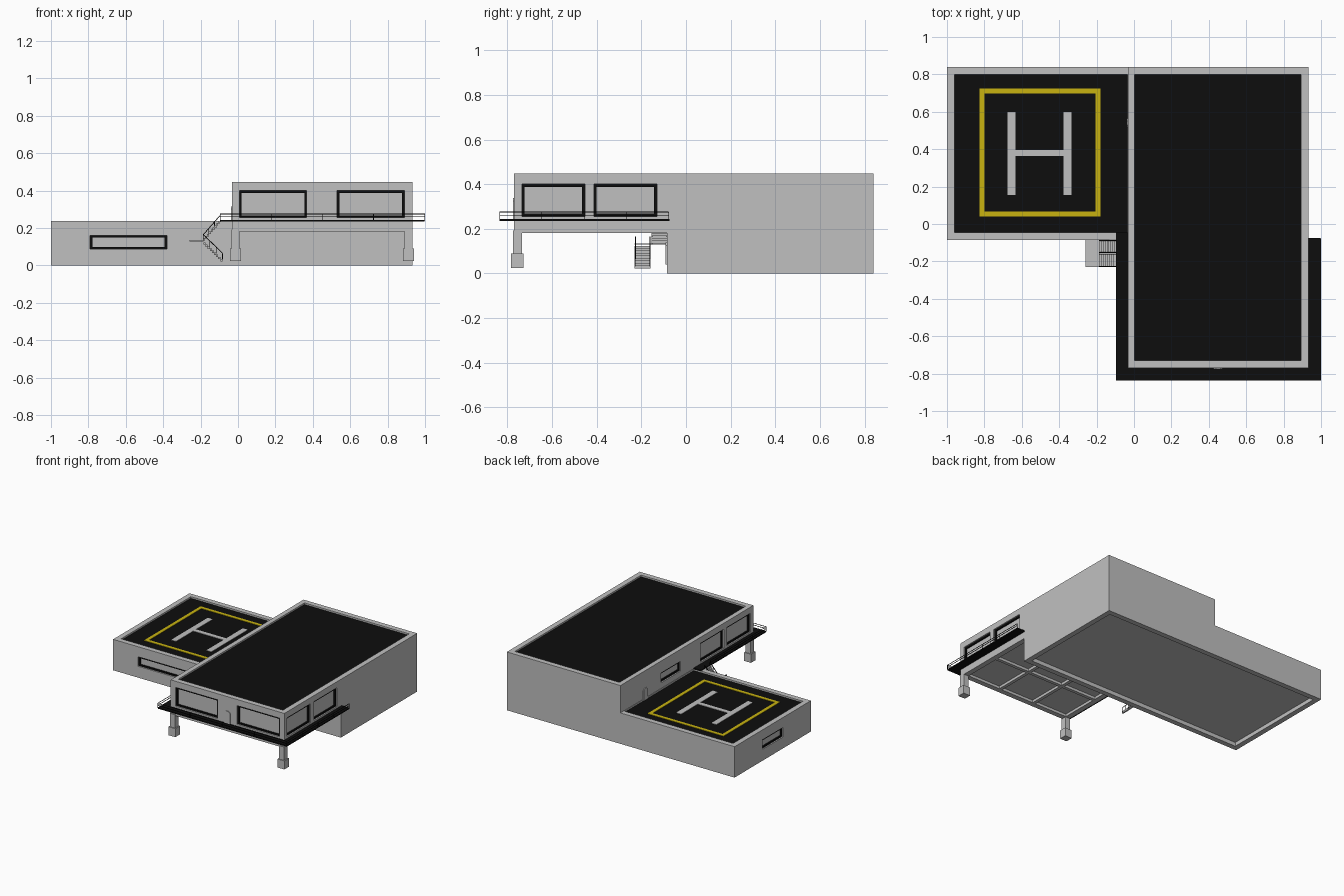
import bpy, bmesh
from mathutils import Vector, Matrix

cube = bpy.data.objects.get("Cube")
if cube:
    bpy.data.objects.remove(cube, do_unlink=True)


def material(name, rgb):
    m = bpy.data.materials.new(name)
    m.use_nodes = True
    m.diffuse_color = (*rgb, 1)
    m.node_tree.nodes["Principled BSDF"].inputs["Base Color"].default_value = (*rgb, 1)
    return m


GREY = material("concrete grey", (0.53, 0.53, 0.53))
BLACK = material("tarmac black", (0.004, 0.004, 0.004))
YELLOW = material("marking yellow", (0.58, 0.45, 0.005))


def finish(name, bm, *mats):
    bmesh.ops.recalc_face_normals(bm, faces=bm.faces)
    me = bpy.data.meshes.new(name)
    bm.to_mesh(me)
    bm.free()
    for m in mats:
        me.materials.append(m)
    ob = bpy.data.objects.new(name, me)
    bpy.context.collection.objects.link(ob)
    return ob


def add_box(bm, x0, x1, y0, y1, z0, z1):
    size = Matrix.Diagonal((x1 - x0, y1 - y0, z1 - z0, 1))
    mid = Matrix.Translation(((x0 + x1) / 2, (y0 + y1) / 2, (z0 + z1) / 2))
    bmesh.ops.create_cube(bm, size=1, matrix=mid @ size)


def boxes(name, mat, *dims):
    bm = bmesh.new()
    for d in dims:
        add_box(bm, *d)
    return finish(name, bm, mat)


def extrude(name, mat, points, offset):
    bm = bmesh.new()
    face = bm.faces.new([bm.verts.new(p) for p in points])
    geo = bmesh.ops.extrude_face_region(bm, geom=[face])["geom"]
    bmesh.ops.translate(bm, vec=offset, verts=[v for v in geo if isinstance(v, bmesh.types.BMVert)])
    return finish(name, bm, mat)


def add_bar(bm, a, b, t=0.004):
    a, b = Vector(a), Vector(b)
    d = b - a
    rot = d.to_track_quat('Z', 'Y').to_matrix().to_4x4()
    bmesh.ops.create_cube(bm, size=1, matrix=Matrix.Translation((a + b) / 2) @ rot
                          @ Matrix.Diagonal((t, t, d.length, 1)))


def carve(ob, cuts, floor_z):
    """Cut boxes out of a block, then blacken its sunken roof floor."""
    cutter = boxes("cutter", GREY, *cuts)
    cutter.hide_render = True
    mod = ob.modifiers.new("cut", 'BOOLEAN')
    mod.operation, mod.solver, mod.object = 'DIFFERENCE', 'EXACT', cutter
    dg = bpy.context.evaluated_depsgraph_get()
    me = bpy.data.meshes.new_from_object(ob.evaluated_get(dg))
    ob.modifiers.clear()
    ob.data = me
    bpy.data.objects.remove(cutter, do_unlink=True)
    me.materials.clear()
    me.materials.append(GREY)
    me.materials.append(BLACK)
    for p in me.polygons:
        p.material_index = int(p.normal.z > 0.9 and abs(p.center.z - floor_z) < 0.003)


def wall_box(axis, a, b, u0, u1, z0, z1):
    lo, hi = min(a, b), max(a, b)
    return (lo, hi, u0, u1, z0, z1) if axis == 'x' else (u0, u1, lo, hi, z0, z1)


REVEAL, TRIM = 0.02, 0.012


def window_cut(axis, plane, out, *rect):
    return wall_box(axis, plane - out * REVEAL, plane + out * REVEAL, *rect)


def window_frame(name, axis, plane, out, u0, u1, z0, z1):
    a, b = plane - out * (REVEAL + 0.002), plane - out * (REVEAL - 0.01)
    rects = [(u0, u1, z0, z0 + TRIM), (u0, u1, z1 - TRIM, z1),
             (u0, u0 + TRIM, z0, z1), (u1 - TRIM, u1, z0, z1)]
    boxes(name, BLACK, *[wall_box(axis, a, b, *r) for r in rects])


# Main dimensions
LEFT, MID, RIGHT = -1.0, -0.032, 0.932
FRONT, STEP, BACK = -0.77, -0.085, 0.84
LOW, HIGH, UNDER, RIM, SINK = 0.237, 0.447, 0.182, 0.04, 0.012

# Windows: axis, wall plane, outward sign, span along wall, heights
low_windows = [('y', STEP, -1, -0.79, -0.38, 0.087, 0.16),
               ('x', LEFT, -1, 0.25, 0.50, 0.087, 0.16)]
high_windows = [('y', FRONT, -1, u, u + 0.36, 0.256, 0.40) for u in (0.007, 0.53)]
for plane, out in ((MID, -1), (RIGHT, 1)):
    high_windows += [('x', plane, out, u, u + 0.282, 0.256, 0.40) for u in (-0.735, -0.413)]
high_windows.append(('x', MID, -1, 0.11, 0.35, 0.28, 0.355))

base_cut = (LEFT + RIM, RIGHT - RIM, STEP + RIM, BACK - RIM, -0.1, 0.03)

# Lower wing with sunken landing pad
lower = boxes("lower_wing", GREY, (LEFT, MID, STEP, BACK, 0, LOW))
carve(lower, [base_cut, (LEFT + RIM, MID - 0.003, STEP + RIM, BACK - RIM, LOW - SINK, 1)]
      + [window_cut(*w) for w in low_windows], LOW - SINK)

# Upper hall with cantilevered front and coffered underside
profile = [(STEP, 0), (BACK, 0), (BACK, HIGH), (FRONT, HIGH), (FRONT, UNDER), (STEP, UNDER)]
upper = extrude("upper_hall", GREY, [(MID, y, z) for y, z in profile], (RIGHT - MID, 0, 0))
cols, rows, beam = 3, 2, 0.025
cw = (RIGHT - MID - 2 * RIM + beam) / cols
rh = (STEP - FRONT - 2 * RIM + beam) / rows
coffers = []
for i in range(cols):
    for j in range(rows):
        x, y = MID + RIM + i * cw, FRONT + RIM + j * rh
        coffers.append((x, x + cw - beam, y, y + rh - beam, UNDER - 0.05, UNDER + 0.02))
carve(upper, [base_cut, (MID + RIM - 0.004, RIGHT - RIM, FRONT + RIM, BACK - RIM, HIGH - SINK, 1)]
      + coffers + [window_cut(*w) for w in high_windows], HIGH - SINK)

for n, w in enumerate(low_windows + high_windows):
    window_frame(f"window_frame_{n + 1}", *w)


# Doors with clipped top corners
def door(name, axis, plane, out, mid, z0, z1, w=0.024, c=0.012):
    outline = [(-w, z0), (w, z0), (w, z1 - c), (w - c, z1), (c - w, z1), (-w, z1 - c)]
    if axis == 'y':
        extrude(name, GREY, [(mid + u, plane, z) for u, z in outline], (0, out * 0.006, 0))
    else:
        extrude(name, GREY, [(plane, mid + u, z) for u, z in outline], (out * 0.006, 0, 0))


door("terrace_door", 'y', FRONT, -1, 0.45, 0.24, 0.337)
door("ground_door", 'y', STEP, -1, 0.45, 0.04, 0.138)
door("pad_door", 'x', MID, -1, 0.54, 0.225, 0.315)

# Landing pad markings
pz = (LOW - SINK - 0.002, LOW - SINK + 0.003)
x0, x1, y0, y1, t = -0.826, -0.18, 0.04, 0.725, 0.026
boxes("pad_border", YELLOW, (x0, x1, y0, y0 + t, *pz), (x0, x1, y1 - t, y1, *pz),
      (x0, x0 + t, y0 + t, y1 - t, *pz), (x1 - t, x1, y0 + t, y1 - t, *pz))
boxes("pad_marking", GREY, (-0.676, -0.634, 0.155, 0.598, *pz),
      (-0.377, -0.335, 0.155, 0.598, *pz), (-0.634, -0.377, 0.363, 0.396, *pz))

# Front pillars on footings
for side, x in (("right", MID + 0.019), ("left", RIGHT - 0.02)):
    y = FRONT + 0.015
    boxes(f"{side}_pillar", GREY, (x - 0.021, x + 0.021, y - 0.021, y + 0.021, 0.08, UNDER + 0.01))
    boxes(f"{side}_footing", GREY, (x - 0.029, x + 0.029, y - 0.028, y + 0.028, 0.025, 0.09))

# Terrace deck around the front
DX0, DX1, DY = -0.096, 0.998, -0.835
dz = (0.234, 0.243)
boxes("terrace_deck", BLACK, (DX0, DX1, DY, FRONT, *dz),
      (DX0, MID, FRONT, STEP + RIM, *dz), (RIGHT, DX1, FRONT, -0.075, *dz))

# Terrace railing
bm = bmesh.new()
path = [(DX0, -0.16), (DX0, DY), (DX1, DY), (DX1, -0.078)]
for (ax, ay), (bx, by) in zip(path, path[1:]):
    for z in (0.26, 0.275):
        add_bar(bm, (ax, ay, z), (bx, by, z), 0.003)
    for i in range(5):
        f = i / 4
        px, py = ax + (bx - ax) * f, ay + (by - ay) * f
        add_bar(bm, (px, py, 0.24), (px, py, 0.275), 0.003)
finish("terrace_railing", bm, BLACK)

# Two-flight stair with landing
LZ, LX, SPLIT, OUTER = 0.135, -0.185, -0.155, -0.23
boxes("stair_landing", GREY, (-0.26, LX, OUTER, STEP, LZ - 0.006, LZ))
steps = 9


def flight(name, y0, y1, x_end, z_end):
    dx, rise = (x_end - LX) / steps, (z_end - LZ) / steps
    treads = []
    for i in range(steps):
        z = LZ + rise * (i + 1)
        treads.append((LX + dx * i, LX + dx * (i + 1), y0, y1, z - 0.013, z))
    boxes(name, GREY, *treads)
    bm = bmesh.new()
    for y in (y0 + 0.003, y1 - 0.003):
        add_bar(bm, (LX, y, LZ + 0.03), (x_end, y, z_end + 0.03))
        for i in range(0, steps + 1, 3):
            x, z = LX + dx * i, LZ + rise * i
            add_bar(bm, (x, y, z - 0.005), (x, y, z + 0.03), 0.003)
    finish(name + "_rail", bm, BLACK)


flight("upper_flight", SPLIT, STEP, DX0, 0.237)
flight("lower_flight", OUTER, SPLIT - 0.004, -0.083, 0.035)
